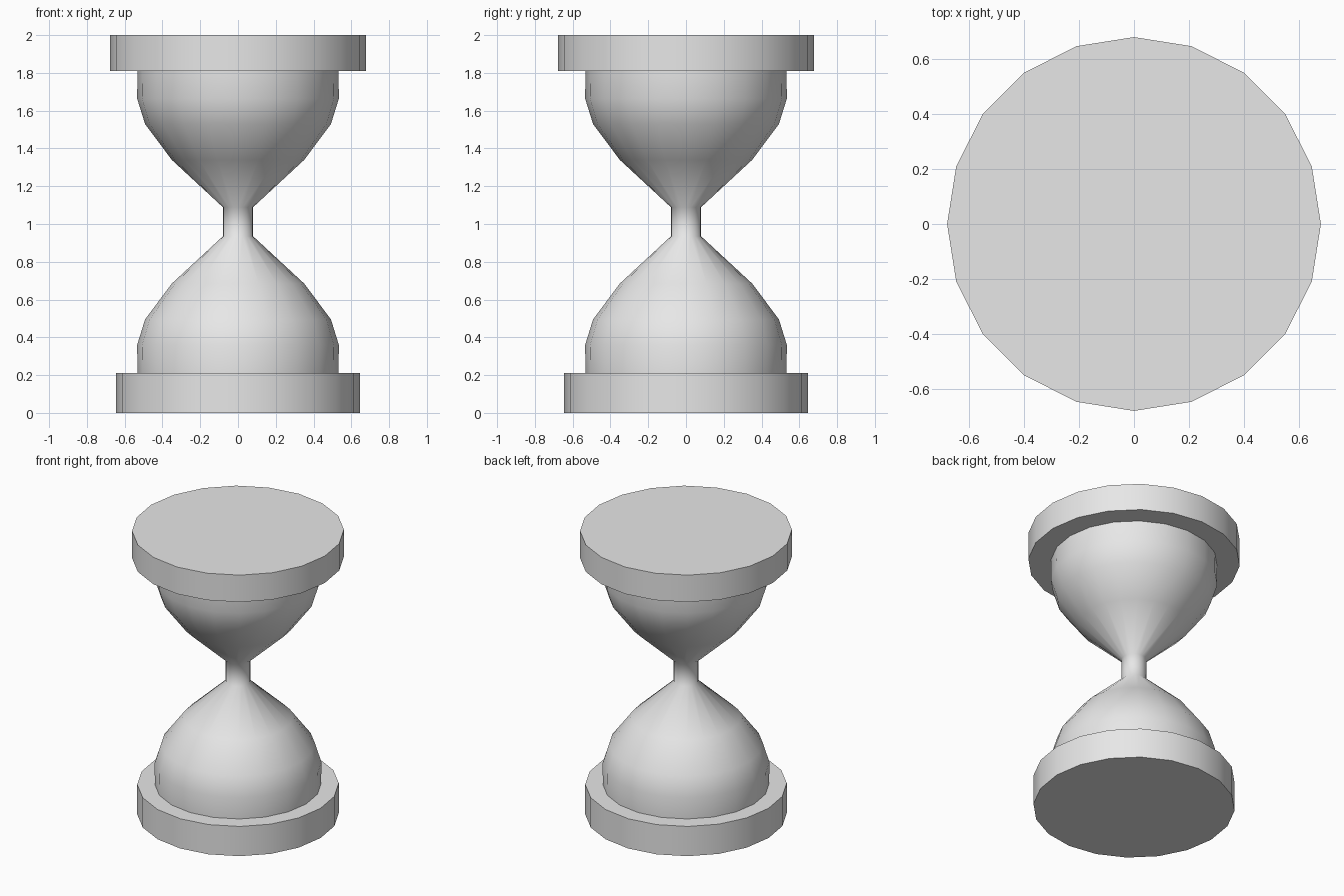
import bpy
import bmesh
import math

SIDES = 20

cube = bpy.data.objects.get("Cube")
if cube:
    bpy.data.objects.remove(cube, do_unlink=True)

# One plain grey for the whole hourglass
grey = bpy.data.materials.new("light_grey")
grey.use_nodes = True
grey.diffuse_color = (0.8, 0.8, 0.8, 1)
grey.node_tree.nodes["Principled BSDF"].inputs["Base Color"].default_value = (0.8, 0.8, 0.8, 1)


def lathe(name, profile):
    """Turn a (radius, height) profile about z and cap both ends."""
    bm = bmesh.new()
    rings = []
    for r, z in profile:
        angles = [math.tau * i / SIDES for i in range(SIDES)]
        rings.append([bm.verts.new((r * math.cos(a), r * math.sin(a), z)) for a in angles])
    for low, high in zip(rings, rings[1:]):
        for i in range(SIDES):
            j = (i + 1) % SIDES
            bm.faces.new((low[i], low[j], high[j], high[i]))
    bm.faces.new(rings[0][::-1])
    bm.faces.new(rings[-1])
    mesh = bpy.data.meshes.new(name)
    bm.to_mesh(mesh)
    bm.free()
    mesh.materials.append(grey)
    obj = bpy.data.objects.new(name, mesh)
    bpy.context.collection.objects.link(obj)
    bpy.ops.object.select_all(action="DESELECT")
    obj.select_set(True)
    bpy.context.view_layer.objects.active = obj
    bpy.ops.object.shade_smooth_by_angle(angle=math.radians(50))
    return obj


# End plates
lathe("base_plate", [(0.645, 0), (0.645, 0.21)])
lathe("top_plate", [(0.678, 1.81), (0.678, 2)])

# Glass: the lower bulb mirrored about the middle of the neck
NECK = 1.012
lower = [(0.532, 0.2), (0.534, 0.36), (0.492, 0.495), (0.35, 0.685), (0.08, 0.935)]
upper = [(r, 2 * NECK - z) for r, z in reversed(lower)]
lathe("glass_bulbs", lower + upper)
